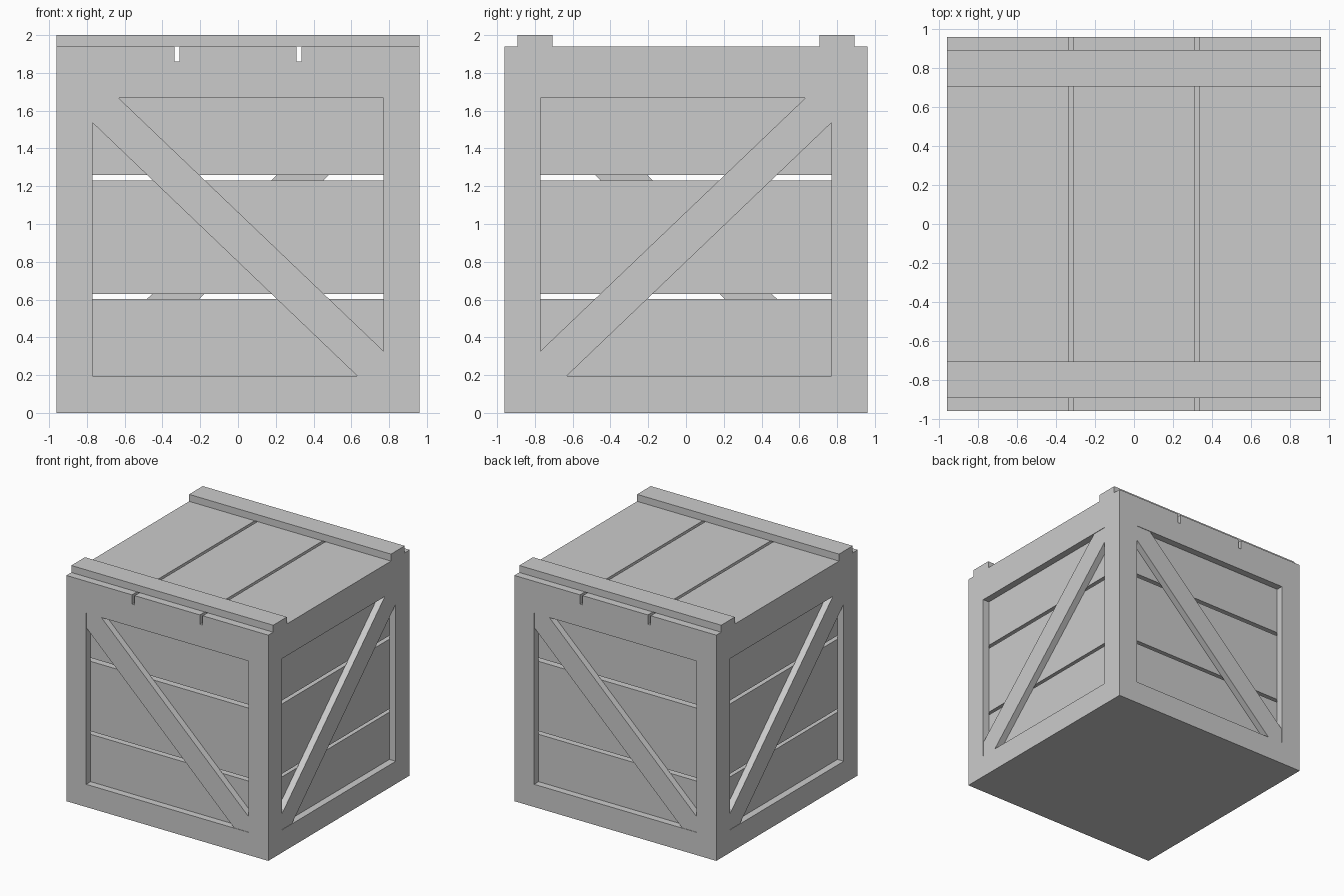
import bpy, bmesh
from math import pi
from mathutils import Matrix

cube = bpy.data.objects.get("Cube")
if cube:
    bpy.data.objects.remove(cube, do_unlink=True)

GREY = (0.6, 0.6, 0.6, 1)
grey = bpy.data.materials.new("plain_grey")
grey.use_nodes = True
grey.diffuse_color = GREY
grey.node_tree.nodes["Principled BSDF"].inputs["Base Color"].default_value = GREY

H = 0.96             # half width of the crate
IN = 0.90            # inner side of the frames
W = 0.771            # half width of the window openings
LOW, HIGH = 0.195, 1.667
LID, TOP = 1.86, 1.94


def add_object(name, bm):
    bmesh.ops.recalc_face_normals(bm, faces=bm.faces)
    mesh = bpy.data.meshes.new(name)
    bm.to_mesh(mesh)
    bm.free()
    mesh.materials.append(grey)
    obj = bpy.data.objects.new(name, mesh)
    bpy.context.collection.objects.link(obj)
    return obj


def box(name, x0, x1, y0, y1, z0, z1, turn=0):
    bm = bmesh.new()
    bmesh.ops.create_cube(bm, size=1)
    for v in bm.verts:
        v.co.x = x1 if v.co.x > 0 else x0
        v.co.y = y1 if v.co.y > 0 else y0
        v.co.z = z1 if v.co.z > 0 else z0
    bm.transform(Matrix.Rotation(turn, 4, 'Z'))
    return add_object(name, bm)


def cut(obj, cutter):
    mod = obj.modifiers.new("cut", 'BOOLEAN')
    mod.operation = 'DIFFERENCE'
    mod.solver = 'EXACT'
    mod.object = cutter
    bpy.context.view_layer.objects.active = obj
    bpy.ops.object.modifier_apply(modifier=mod.name)
    bpy.data.objects.remove(cutter, do_unlink=True)


# Crate frame: hollow box with a window in each side and two grooves in the lid
frame = box("crate_frame", -H, H, -H, H, 0, TOP)
cut(frame, box("hollow", -IN, IN, -IN, IN, 0.06, LID + 0.002))
for turn in (0, pi / 2):
    cut(frame, box("window", -W, W, -2, 2, LOW, HIGH, turn))
for side in (-1, 1):
    x = side * 0.323
    cut(frame, box("groove", x - 0.013, x + 0.013, -2, 2, LID, 2.1))

# Battens across the lid
for name, side in (("front_batten", -1), ("back_batten", 1)):
    y0, y1 = sorted((side * 0.707, side * 0.893))
    box(name, -H, H, y0, y1, TOP, 2.0)


def brace(name, turn, mirror):
    """Diagonal board clipped to the window corners."""
    profile = [(-W, HIGH), (-0.632, HIGH), (W, 0.327),
               (W, LOW), (0.632, LOW), (-W, 1.537)]
    bm = bmesh.new()
    face = bm.faces.new([bm.verts.new((mirror * x, -H + 0.004, z)) for x, z in profile])
    ext = bmesh.ops.extrude_face_region(bm, geom=[face])
    moved = [g for g in ext["geom"] if isinstance(g, bmesh.types.BMVert)]
    bmesh.ops.translate(bm, verts=moved, vec=(0, H - IN - 0.004, 0))
    bm.transform(Matrix.Rotation(turn, 4, 'Z'))
    return add_object(name, bm)


# Side walls: three slats with gaps, and one diagonal brace each
SLATS = [("lower", 0.06, 0.602), ("middle", 0.629, 1.229), ("upper", 1.259, LID)]
for i, wall in enumerate(("front", "left", "back", "right")):
    turn = i * pi / 2
    half = IN if i % 2 == 0 else IN - 0.06
    for level, z0, z1 in SLATS:
        box(f"{wall}_{level}_slat", -half, half, -IN, -IN + 0.06, z0, z1, turn)
    brace(f"{wall}_brace", turn, 1 if i % 2 == 0 else -1)
